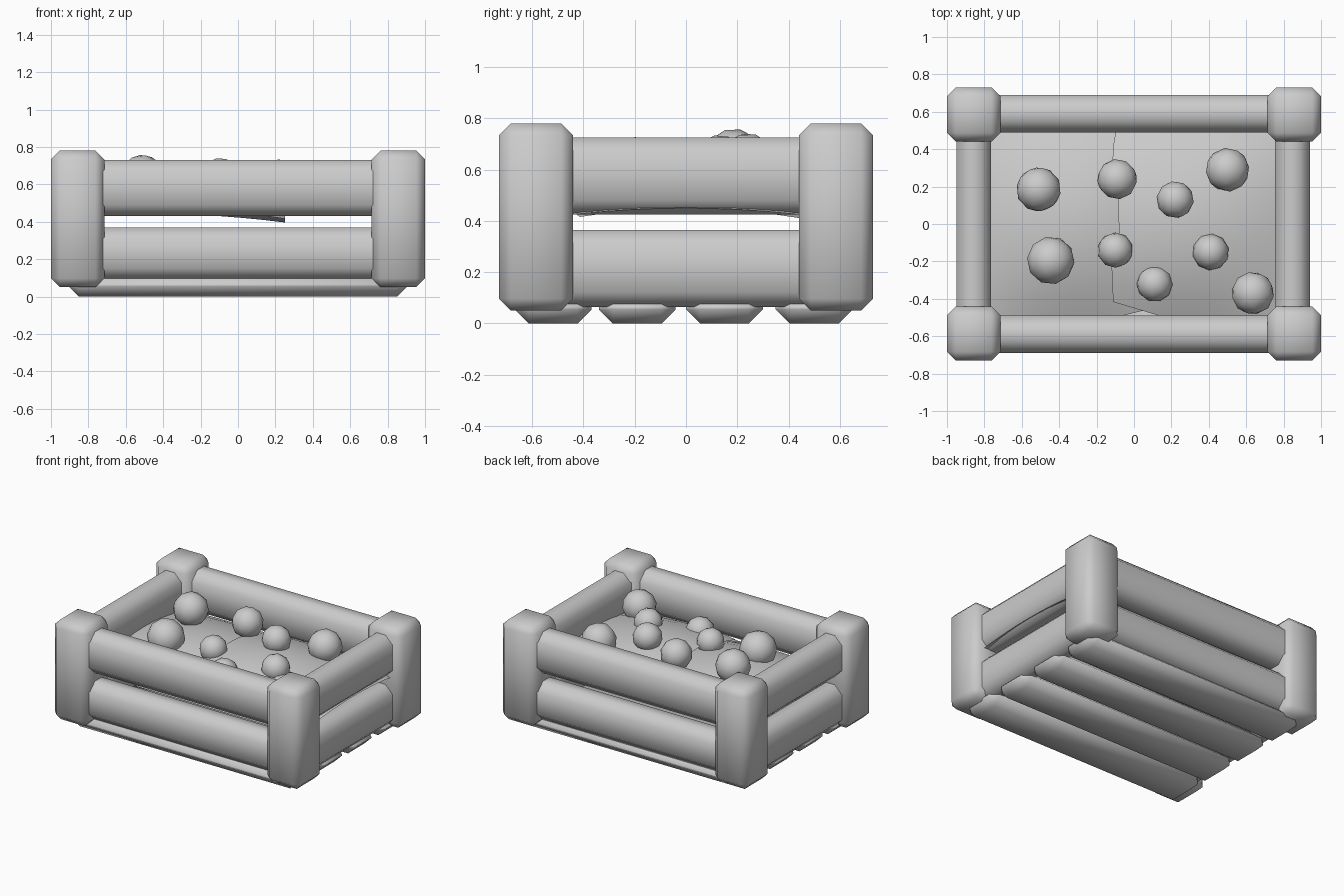
import bpy, bmesh, math, random
from mathutils import Vector, Matrix, Euler

if "Cube" in bpy.data.objects:
    bpy.data.objects.remove(bpy.data.objects["Cube"])
random.seed(4)


def finish(name, bm, angle=60):
    bmesh.ops.recalc_face_normals(bm, faces=bm.faces[:])
    me = bpy.data.meshes.new(name)
    bm.to_mesh(me)
    bm.free()
    ob = bpy.data.objects.new(name, me)
    bpy.context.collection.objects.link(ob)
    bpy.ops.object.select_all(action='DESELECT')
    ob.select_set(True)
    bpy.context.view_layer.objects.active = ob
    bpy.ops.object.shade_smooth_by_angle(angle=math.radians(angle))
    return ob


def block(name, x, y, z, bevel, axis=None):
    """Chamfered box from ranges; with axis, only the long edges are chamfered."""
    bm = bmesh.new()
    lo, hi = Vector((x[0], y[0], z[0])), Vector((x[1], y[1], z[1]))
    size = hi - lo
    bmesh.ops.create_cube(bm, size=1, matrix=Matrix.Translation((lo + hi) / 2) @ Matrix.Diagonal((*size, 1)))
    edges = [e for e in bm.edges if axis is None or
             abs(e.verts[0].co[axis] - e.verts[1].co[axis]) > 1e-4]
    bmesh.ops.bevel(bm, geom=edges, offset=bevel, segments=1, affect='EDGES', profile=0.5)
    return finish(name, bm)


# Corner posts
for sx, x in (("left", (-1, -0.715)), ("right", (0.715, 1))):
    for sy, y in (("front", (-0.73, -0.44)), ("back", (0.44, 0.73))):
        block(f"{sy}_{sx}_post", x, y, (0.05, 0.78), 0.047)

# Wall rails, two per side
for level, zf, zs in (("lower", (0.09, 0.37), (0.065, 0.365)), ("upper", (0.43, 0.73), (0.425, 0.725))):
    for side, y in (("front", (-0.69, -0.49)), ("back", (0.49, 0.69))):
        block(f"{level}_{side}_rail", (-0.75, 0.75), y, zf, 0.06, 0)
    for side, x in (("left", (-0.95, -0.765)), ("right", (0.755, 0.94))):
        block(f"{level}_{side}_rail", x, (-0.47, 0.47), zs, 0.057, 1)

# Floor slats
for i, y in enumerate((-0.518, -0.19, 0.15, 0.5)):
    block(f"floor_slat_{i + 1}", (-0.905, 0.905), (y - 0.15, y + 0.15), (0, 0.12), 0.055)


def left_height(x, y):
    u, v = (x + 0.3) / 0.6, y / 0.6
    return 0.395 + (1 - v * v) * (0.05 + 0.13 * (1 - u * u)) - 0.03 * (x + 0.3)


def right_height(x, y):
    u, v = (x - 0.2) / 0.72, y / 0.62
    return 0.40 + (1 - v * v) * (0.05 + 0.15 * (1 - u * u))


def soil(name, x0, x1, y0, y1, height, ragged):
    """Domed soil sheet with an uneven left edge."""
    bm = bmesh.new()
    n = 10
    grid = []
    for j in range(n + 1):
        start = x0 + random.uniform(-ragged, ragged)
        row = []
        for i in range(n + 1):
            x = start + (x1 - start) * i / n
            y = y0(x) + (y1 - y0(x)) * j / n
            row.append(bm.verts.new((x, y, height(x, y))))
        grid.append(row)
    for j in range(n):
        for i in range(n):
            bm.faces.new((grid[j][i], grid[j][i + 1], grid[j + 1][i + 1], grid[j + 1][i]))
    return finish(name, bm)


# Soil in two overlapping sheets, leaving a crack between them
soil("left_soil", -0.88, 0.25, lambda x: -0.5 + 0.25 * max(0, x + 0.1), 0.52, left_height, 0)
soil("right_soil", -0.1, 0.92, lambda x: max(-0.42 - 0.3 * (x + 0.1), -0.52), 0.52, right_height, 0.025)

# Round lumps half buried in the soil
lumps = ((-0.51, 0.185, 0.64, 0.12), (-0.09, 0.24, 0.635, 0.108), (0.22, 0.13, 0.635, 0.1),
         (0.5, 0.29, 0.6, 0.118), (-0.445, -0.195, 0.6, 0.128), (-0.1, -0.14, 0.585, 0.095),
         (0.41, -0.15, 0.585, 0.098), (0.11, -0.32, 0.54, 0.097), (0.635, -0.37, 0.56, 0.115))
for i, (x, y, z, r) in enumerate(lumps):
    bm = bmesh.new()
    rot = Euler((random.uniform(-0.3, 0.3), random.uniform(-0.3, 0.3), random.uniform(0, 3))).to_matrix().to_4x4()
    bmesh.ops.create_icosphere(bm, subdivisions=2, radius=r, matrix=Matrix.Translation((x, y, z)) @ rot)
    finish(f"lump_{i + 1}", bm)
